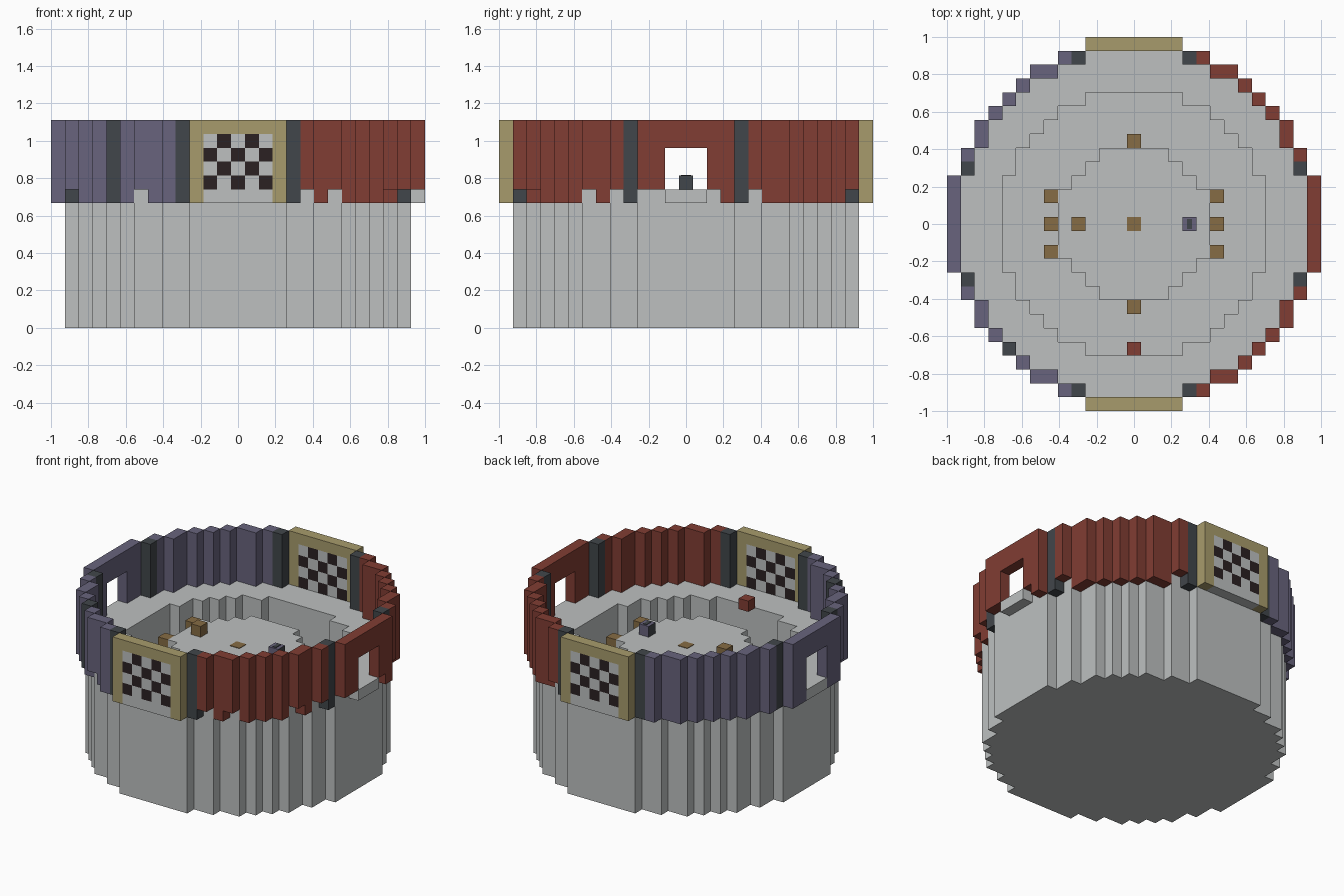
import bpy
import bmesh

U = 2 / 27                     # one block
TOP, WALL_LOW, WALL_TOP = 10, 9, 15
PIT = 3                        # floor level of the pit

if "Cube" in bpy.data.objects:
    bpy.data.objects.remove(bpy.data.objects["Cube"], do_unlink=True)


def material(name, rgb):
    m = bpy.data.materials.new(name)
    m.use_nodes = True
    m.diffuse_color = (*rgb, 1)
    m.node_tree.nodes["Principled BSDF"].inputs["Base Color"].default_value = (*rgb, 1)
    return m


STONE = material("pale stone", (0.51, 0.53, 0.53))
RED = material("brick red", (0.22, 0.047, 0.033))
PURPLE = material("dusty purple", (0.138, 0.127, 0.205))
DARK = material("charcoal", (0.053, 0.061, 0.069))
GOLD = material("sand gold", (0.39, 0.33, 0.15))
BROWN = material("wood brown", (0.24, 0.15, 0.058))
BLACK = material("near black", (0.024, 0.015, 0.016))


def finish(name, bm, mats):
    bmesh.ops.scale(bm, vec=(U, U, U), verts=bm.verts)
    mesh = bpy.data.meshes.new(name)
    bm.to_mesh(mesh)
    bm.free()
    for m in mats:
        mesh.materials.append(m)
    ob = bpy.data.objects.new(name, mesh)
    bpy.context.collection.objects.link(ob)
    return ob


def add_box(bm, x0, x1, y0, y1, z0, z1):
    """Box over whole cells x0..x1 and y0..y1, between levels z0 and z1."""
    verts = bmesh.ops.create_cube(bm, size=1)["verts"]
    bmesh.ops.scale(bm, vec=(x1 - x0 + 1, y1 - y0 + 1, z1 - z0), verts=verts)
    bmesh.ops.translate(bm, vec=((x0 + x1) / 2, (y0 + y1) / 2, (z0 + z1) / 2), verts=verts)


def blocks(name, mat, boxes):
    bm = bmesh.new()
    for b in boxes:
        add_box(bm, *b)
    return finish(name, bm, [mat])


# Stepped discs: half width in cells of each row, from the middle row outward
DRUM = (12, 12, 12, 12, 11, 11, 10, 10, 9, 8, 7, 5, 3)
HOLLOW = (9, 9, 9, 9, 8, 8, 7, 6, 5, 3)
STAGE = (5, 5, 5, 4, 3, 2)


def inside(rows, x, y):
    return abs(y) < len(rows) and abs(x) <= rows[abs(y)]


def level(x, y):
    if not inside(DRUM, x, y):
        return 0
    if inside(HOLLOW, x, y) and not inside(STAGE, x, y):
        return PIT
    return TOP


# Drum with the sunken ring and the central stage, as one stepped shell
bm = bmesh.new()


def quad(*points):
    bm.faces.new([bm.verts.new(p) for p in points])


for x in range(-12, 13):
    for y in range(-12, 13):
        h = level(x, y)
        if not h:
            continue
        l, r, f, b = x - 0.5, x + 0.5, y - 0.5, y + 0.5
        quad((l, f, h), (r, f, h), (r, b, h), (l, b, h))
        quad((l, b, 0), (r, b, 0), (r, f, 0), (l, f, 0))
        for dx, dy, p, q in ((1, 0, (r, f), (r, b)), (-1, 0, (l, b), (l, f)),
                             (0, 1, (r, b), (l, b)), (0, -1, (l, f), (r, f))):
            low = level(x + dx, y + dy)
            if low < h:
                quad((*p, low), (*q, low), (*q, h), (*p, h))
bmesh.ops.remove_doubles(bm, verts=bm.verts, dist=0.001)
bmesh.ops.dissolve_limit(bm, angle_limit=0.02, verts=bm.verts, edges=bm.edges)
finish("drum", bm, [STONE])

# Curved wall halves, with some columns starting one block higher
QUARTER = ((5, 12), (6, 11), (7, 11), (8, 10), (9, 9), (10, 8), (11, 7), (11, 6), (12, 5))
SHORT = {(5, -12), (7, -11), (11, -7), (12, -5), (12, 5), (5, 12), (-7, -11), (-12, -5)}
ODD_POST = (-9, -9)

for side, name, mat in ((1, "left_wall", RED), (-1, "right_wall", PURPLE)):
    boxes = []
    for qx, qy in QUARTER:
        for y in (qy, -qy):
            x = side * qx
            if (x, y) != ODD_POST:
                low = TOP if (x, y) in SHORT else WALL_LOW
                boxes.append((x, x, y, y, low, WALL_TOP))
    # straight section with its window opening
    e = 13 * side
    near = TOP if side > 0 else WALL_LOW
    boxes += [(e, e, -3, -2, near, WALL_TOP),
              (e, e, 2, 2, near, WALL_TOP),
              (e, e, 3, 3, WALL_LOW, WALL_TOP),
              (e, e, -1, 1, 13, WALL_TOP)]
    blocks(name, mat, boxes)
    blocks(name + "_window_sill", STONE, [(e, e, -1, 1, WALL_LOW, TOP)])

# Dark posts flanking every straight section
posts = [(sx * a, sy * b) for a, b in ((4, 12), (12, 4)) for sx in (1, -1) for sy in (1, -1)]
blocks("wall_posts", DARK,
       [(x, x, y, y, WALL_LOW, WALL_TOP) for x, y in posts + [ODD_POST]])

# Front and back gates: gold frame around a chequered panel
for y, name in ((-13, "front_gate"), (13, "back_gate")):
    blocks(name + "_frame", GOLD, [(-3, -3, y, y, WALL_LOW, WALL_TOP),
                                   (3, 3, y, y, WALL_LOW, WALL_TOP),
                                   (-2, 2, y, y, 14, WALL_TOP)])
    squares = [(x, z) for x in range(-2, 3) for z in range(TOP, 14)]
    blocks(name + "_dark_squares", BLACK,
           [(x, x, y, y, z, z + 1) for x, z in squares if (x + z) % 2 == 0])
    blocks(name + "_pale_squares", STONE,
           [(x, x, y, y, z, z + 1) for x, z in squares if (x + z) % 2]
           + [(-2, 2, y, y, WALL_LOW, TOP)])

# Wooden blocks on and around the stage
blocks("stage_edge_blocks", BROWN,
       [(x, x, y, y, 9, TOP) for x in (-6, 6) for y in (-2, 2)])
blocks("stage_steps", BROWN,
       [(x, x, y, y, 8, 9) for x, y in ((6, 0), (-6, 0), (0, 6), (0, -6))])
blocks("stage_crate", BROWN, [(-4, -4, 0, 0, TOP, 11)])
blocks("centre_tile", BROWN, [(0, 0, 0, 0, TOP, TOP + 0.05)])

# Loose red block above the front of the pit
blocks("red_block", RED, [(0, 0, -9, -9, TOP, 11)])

# Two-colour block: dark left and right faces, with a dark strip on top
pod = blocks("purple_block", PURPLE, [(4, 4, 0, 0, TOP, 11)])
pod.data.materials.append(DARK)
for face in pod.data.polygons:
    if abs(face.normal.x) > 0.5:
        face.material_index = 1
strip = blocks("purple_block_strip", DARK, [(0, 0, 0, 0, 0, 0.05)])
strip.scale = (0.35, 0.7, 1)
strip.location = (4 * U, 0, 11 * U)
